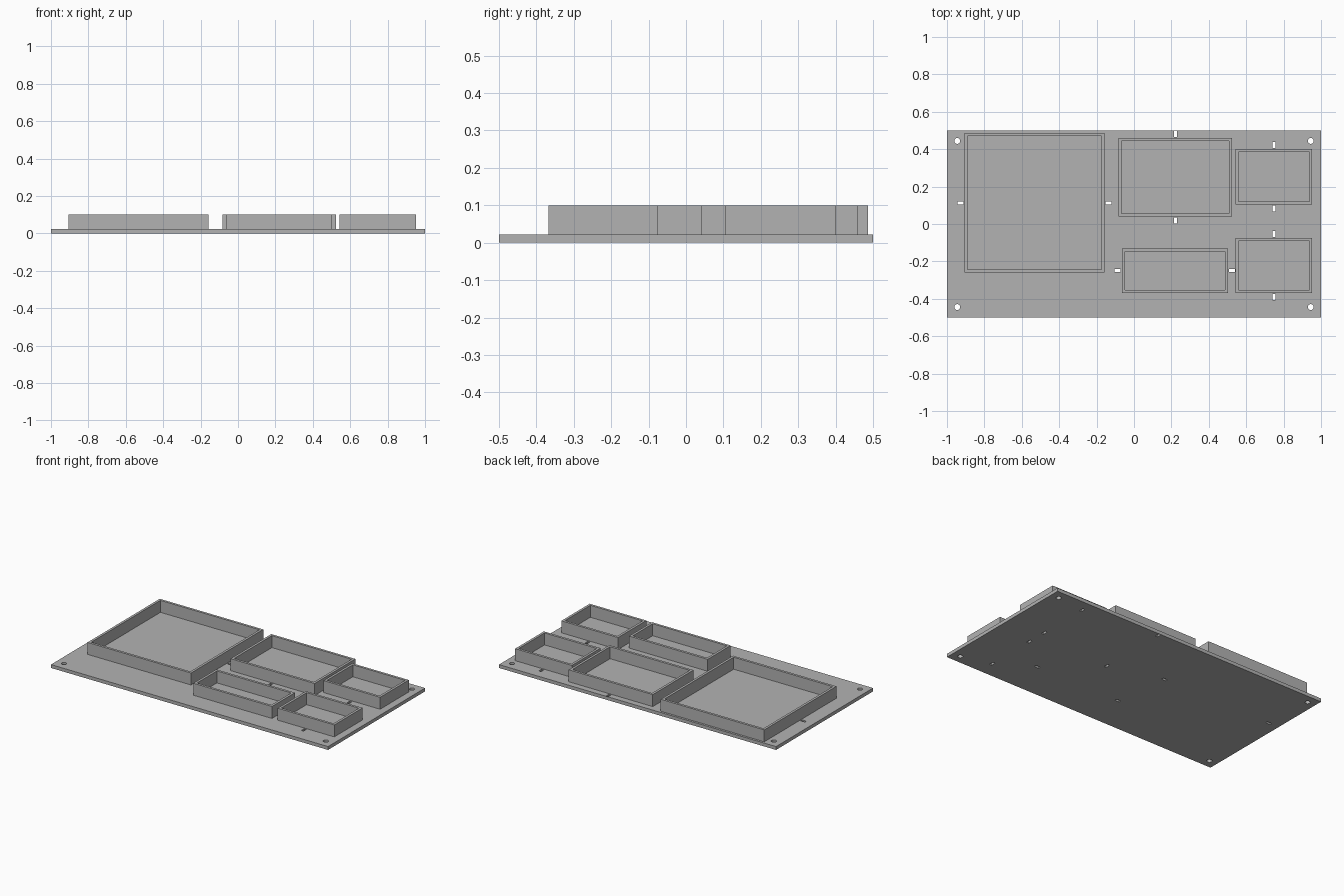
import bpy, bmesh
from math import cos, sin, tau

cube = bpy.data.objects.get("Cube")
if cube:
    bpy.data.objects.remove(cube)

PLATE_T, TOP, WALL, GAP = 0.022, 0.1, 0.016, 0.022

grey = bpy.data.materials.new("plain grey")
grey.use_nodes = True
grey.diffuse_color = (0.45, 0.45, 0.45, 1)
grey.node_tree.nodes["Principled BSDF"].inputs["Base Color"].default_value = (0.45, 0.45, 0.45, 1)


def rect(x0, x1, y0, y1):
    return [(x0, y0), (x1, y0), (x1, y1), (x0, y1)]


def slot(x, y, w, h):
    return rect(x - w / 2, x + w / 2, y - h / 2, y + h / 2)


def circle(x, y, r, n=16):
    return [(x + r * cos(tau * i / n), y + r * sin(tau * i / n)) for i in range(n)]


def slab(name, outlines, z0, z1):
    """Extrude an outline with holes into a closed solid."""
    curve = bpy.data.curves.new(name, "CURVE")
    curve.dimensions = "2D"
    curve.fill_mode = "BOTH"
    curve.extrude = (z1 - z0) / 2
    for points in outlines:
        spline = curve.splines.new("POLY")
        spline.points.add(len(points) - 1)
        for p, (x, y) in zip(spline.points, points):
            p.co = (x, y, 0, 1)
        spline.use_cyclic_u = True
    temp = bpy.data.objects.new(name + " outline", curve)
    bpy.context.collection.objects.link(temp)
    mesh = bpy.data.meshes.new_from_object(temp.evaluated_get(bpy.context.evaluated_depsgraph_get()))
    bpy.data.objects.remove(temp)
    bm = bmesh.new()
    bm.from_mesh(mesh)
    bmesh.ops.remove_doubles(bm, verts=bm.verts, dist=0.0001)
    bmesh.ops.recalc_face_normals(bm, faces=bm.faces)
    bmesh.ops.translate(bm, verts=bm.verts, vec=(0, 0, (z0 + z1) / 2))
    for f in bm.faces:
        f.smooth = False
    bm.to_mesh(mesh)
    bm.free()
    mesh.name = name
    mesh.materials.clear()
    mesh.materials.append(grey)
    obj = bpy.data.objects.new(name, mesh)
    bpy.context.collection.objects.link(obj)
    return obj


# Trays: outer bounds, and whether the tie slots sit at the sides (x) or ends (y)
trays = {
    "large_tray": (-0.905, -0.158, -0.259, 0.486, "x"),
    "middle_back_tray": (-0.082, 0.525, 0.04, 0.46, "y"),
    "right_back_tray": (0.544, 0.953, 0.104, 0.4, "y"),
    "middle_front_tray": (-0.065, 0.503, -0.368, -0.131, "x"),
    "right_front_tray": (0.544, 0.953, -0.368, -0.076, "y"),
}

# Tray walls, and the slots beside each tray
holes = []
for name, (x0, x1, y0, y1, axis) in trays.items():
    inner = rect(x0 + WALL, x1 - WALL, y0 + WALL, y1 - WALL)
    slab(name, [rect(x0, x1, y0, y1), inner], PLATE_T, TOP)
    cx, cy = (x0 + x1) / 2, (y0 + y1) / 2
    if axis == "x":
        holes += [slot(x, cy, 0.032, 0.016) for x in (x0 - GAP, x1 + GAP)]
    else:
        holes += [slot(cx, y, 0.016, 0.032) for y in (y0 - GAP, y1 + GAP)]

# Base plate with corner screw holes
holes += [circle(sx * 0.945, sy * 0.444, 0.016) for sx in (-1, 1) for sy in (-1, 1)]
slab("base_plate", [rect(-1, 1, -0.5, 0.5)] + holes, 0, PLATE_T)
